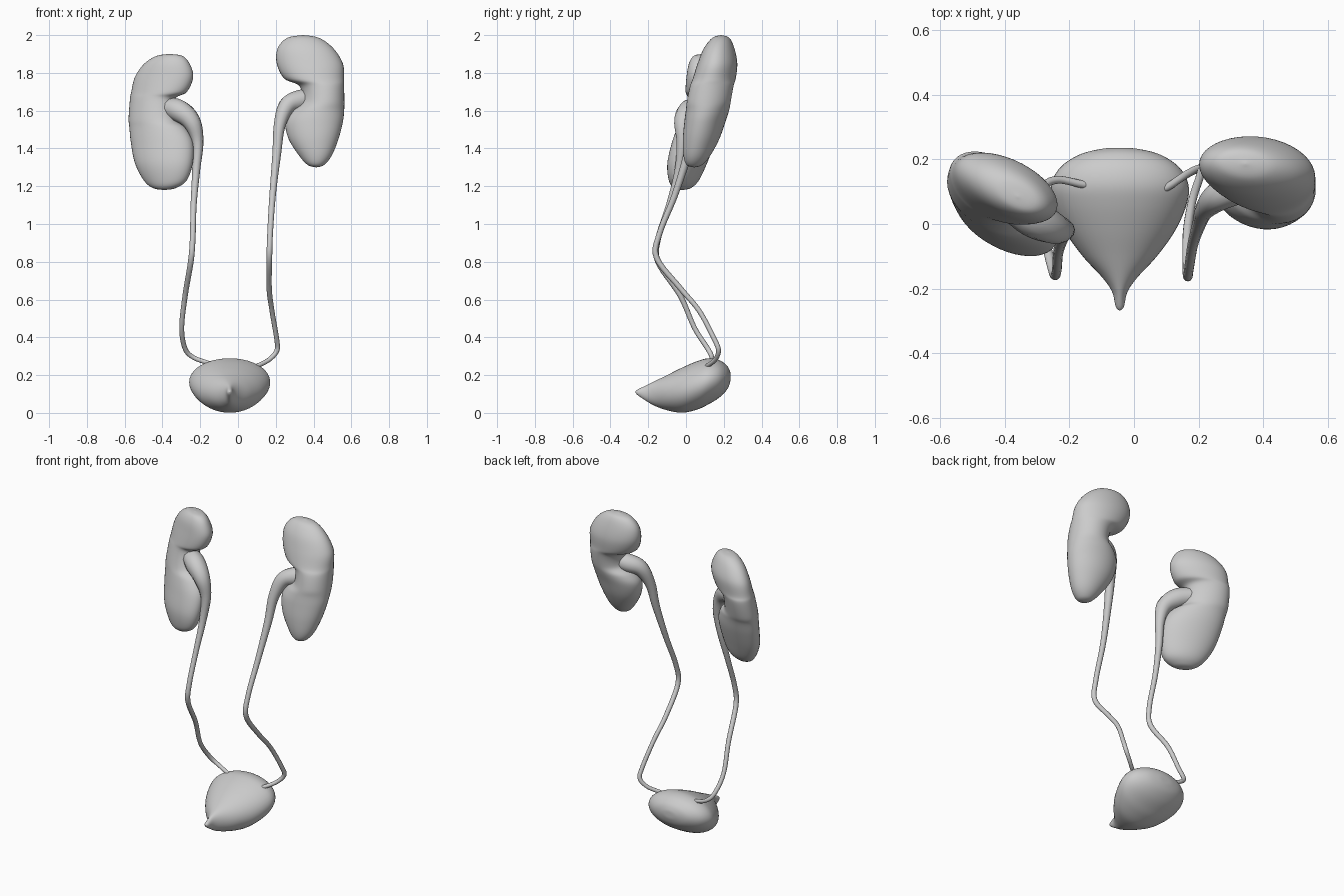
import bpy, math

SIDES = 40


def spline(rows, steps=6):
    """Catmull-Rom interpolation through rows of numbers."""
    out = []
    for i in range(len(rows) - 1):
        p0, p1 = rows[max(i - 1, 0)], rows[i]
        p2, p3 = rows[i + 1], rows[min(i + 2, len(rows) - 1)]
        for s in range(steps):
            t = s / steps
            out.append([0.5 * (2 * b + (c - a) * t + (2 * a - 5 * b + 4 * c - d) * t * t
                               + (3 * b - a - 3 * c + d) * t ** 3)
                        for a, b, c, d in zip(p0, p1, p2, p3)])
    out.append(list(rows[-1]))
    return out


def loft(name, rings):
    """Skin a list of closed rings and cap both ends."""
    n = len(rings[0])
    verts = [p for ring in rings for p in ring]
    faces = [(r * n + i, r * n + (i + 1) % n, (r + 1) * n + (i + 1) % n, (r + 1) * n + i)
             for r in range(len(rings) - 1) for i in range(n)]
    faces += [tuple(reversed(range(n))), tuple(range(len(verts) - n, len(verts)))]
    mesh = bpy.data.meshes.new(name)
    mesh.from_pydata(verts, [], faces)
    mesh.shade_smooth()
    obj = bpy.data.objects.new(name, mesh)
    bpy.context.collection.objects.link(obj)
    return obj


ANGLES = [2 * math.pi * i / SIDES for i in range(SIDES)]


def kidney(name, rows, x_ref, skew):
    """Rows run bottom to top: z, left x, right x, centre y, half depth."""
    rings = []
    for z, xl, xr, cy, b in spline(rows):
        ring = []
        for t in ANGLES:
            x = (xl + xr) / 2 + (xr - xl) / 2 * math.cos(t)
            ring.append((x, cy + b * math.sin(t) + skew * (x - x_ref), z))
        rings.append(ring)
    return loft(name, rings)


def ureter(name, rows):
    """Tapered tube: x, y, z, radius."""
    curve = bpy.data.curves.new(name, 'CURVE')
    curve.dimensions = '3D'
    curve.bevel_depth = 1.0
    curve.bevel_resolution = 4
    curve.use_fill_caps = True
    pts = spline(rows)
    sp = curve.splines.new('POLY')
    sp.points.add(len(pts) - 1)
    for p, (x, y, z, r) in zip(sp.points, pts):
        p.co = (x, y, z, 1)
        p.radius = r
    sp.use_smooth = True
    obj = bpy.data.objects.new(name, curve)
    bpy.context.collection.objects.link(obj)
    bpy.ops.object.select_all(action='DESELECT')
    obj.select_set(True)
    bpy.context.view_layer.objects.active = obj
    bpy.ops.object.convert(target='MESH')


# Kidneys with the notch on the inner side
kidney("kidney_low", [
    (1.18, -0.392, -0.388, -0.01, 0.002),
    (1.19, -0.45, -0.33, -0.01, 0.04),
    (1.23, -0.498, -0.272, 0.0, 0.07),
    (1.32, -0.545, -0.24, 0.015, 0.092),
    (1.43, -0.567, -0.237, 0.045, 0.10),
    (1.51, -0.575, -0.275, 0.065, 0.10),
    (1.56, -0.579, -0.33, 0.08, 0.10),
    (1.66, -0.572, -0.335, 0.105, 0.10),
    (1.70, -0.565, -0.27, 0.11, 0.10),
    (1.78, -0.545, -0.237, 0.12, 0.095),
    (1.85, -0.495, -0.257, 0.115, 0.075),
    (1.89, -0.43, -0.295, 0.11, 0.045),
    (1.90, -0.362, -0.358, 0.105, 0.002)], -0.42, -0.33)

kidney("kidney_high", [
    (1.30, 0.413, 0.417, 0.045, 0.002),
    (1.312, 0.37, 0.455, 0.045, 0.04),
    (1.36, 0.325, 0.495, 0.058, 0.07),
    (1.45, 0.268, 0.532, 0.08, 0.096),
    (1.54, 0.25, 0.555, 0.10, 0.108),
    (1.60, 0.28, 0.562, 0.115, 0.114),
    (1.65, 0.335, 0.563, 0.125, 0.116),
    (1.73, 0.325, 0.562, 0.14, 0.115),
    (1.77, 0.245, 0.562, 0.15, 0.113),
    (1.85, 0.205, 0.555, 0.165, 0.104),
    (1.93, 0.21, 0.505, 0.172, 0.08),
    (1.985, 0.26, 0.43, 0.18, 0.045),
    (2.0, 0.343, 0.347, 0.182, 0.002)], 0.4, -0.08)

# Ureters widening into the renal pelvis
ureter("ureter_low", [
    (-0.40, 0.08, 1.62, 0.05), (-0.315, 0.02, 1.60, 0.06), (-0.245, -0.015, 1.54, 0.048),
    (-0.213, -0.02, 1.43, 0.03), (-0.222, -0.04, 1.28, 0.021), (-0.235, -0.09, 1.10, 0.016),
    (-0.24, -0.148, 0.92, 0.015), (-0.25, -0.148, 0.80, 0.015), (-0.28, -0.03, 0.62, 0.014),
    (-0.298, 0.045, 0.45, 0.013), (-0.28, 0.115, 0.34, 0.013), (-0.235, 0.137, 0.293, 0.012),
    (-0.16, 0.123, 0.265, 0.012), (-0.12, 0.12, 0.25, 0.012)])

ureter("ureter_high", [
    (0.41, 0.14, 1.67, 0.045), (0.33, 0.12, 1.655, 0.055), (0.26, 0.085, 1.625, 0.046),
    (0.22, 0.045, 1.52, 0.031), (0.205, 0.01, 1.37, 0.023), (0.183, -0.06, 1.15, 0.017),
    (0.17, -0.14, 0.95, 0.015), (0.166, -0.155, 0.82, 0.015), (0.165, -0.03, 0.66, 0.014),
    (0.18, 0.07, 0.54, 0.013), (0.205, 0.15, 0.39, 0.013), (0.206, 0.172, 0.33, 0.013),
    (0.165, 0.155, 0.282, 0.012), (0.105, 0.115, 0.25, 0.012), (0.07, 0.10, 0.235, 0.012)])

# Bladder, from pointed front to round back: y, bottom z, top z, half width
rings = [[(-0.044 + w * math.cos(t), y, (lo + hi) / 2 - (hi - lo) / 2 * math.sin(t)) for t in ANGLES]
         for y, lo, hi, w in spline([
             (-0.268, 0.109, 0.113, 0.002), (-0.255, 0.093, 0.124, 0.013),
             (-0.21, 0.063, 0.146, 0.024), (-0.165, 0.037, 0.168, 0.055),
             (-0.10, 0.014, 0.20, 0.115), (-0.02, 0.001, 0.24, 0.172),
             (0.06, 0.018, 0.274, 0.207), (0.12, 0.046, 0.289, 0.213),
             (0.175, 0.08, 0.28, 0.185), (0.215, 0.12, 0.252, 0.125),
             (0.233, 0.16, 0.22, 0.055), (0.236, 0.189, 0.193, 0.003)])]
loft("bladder", rings)
